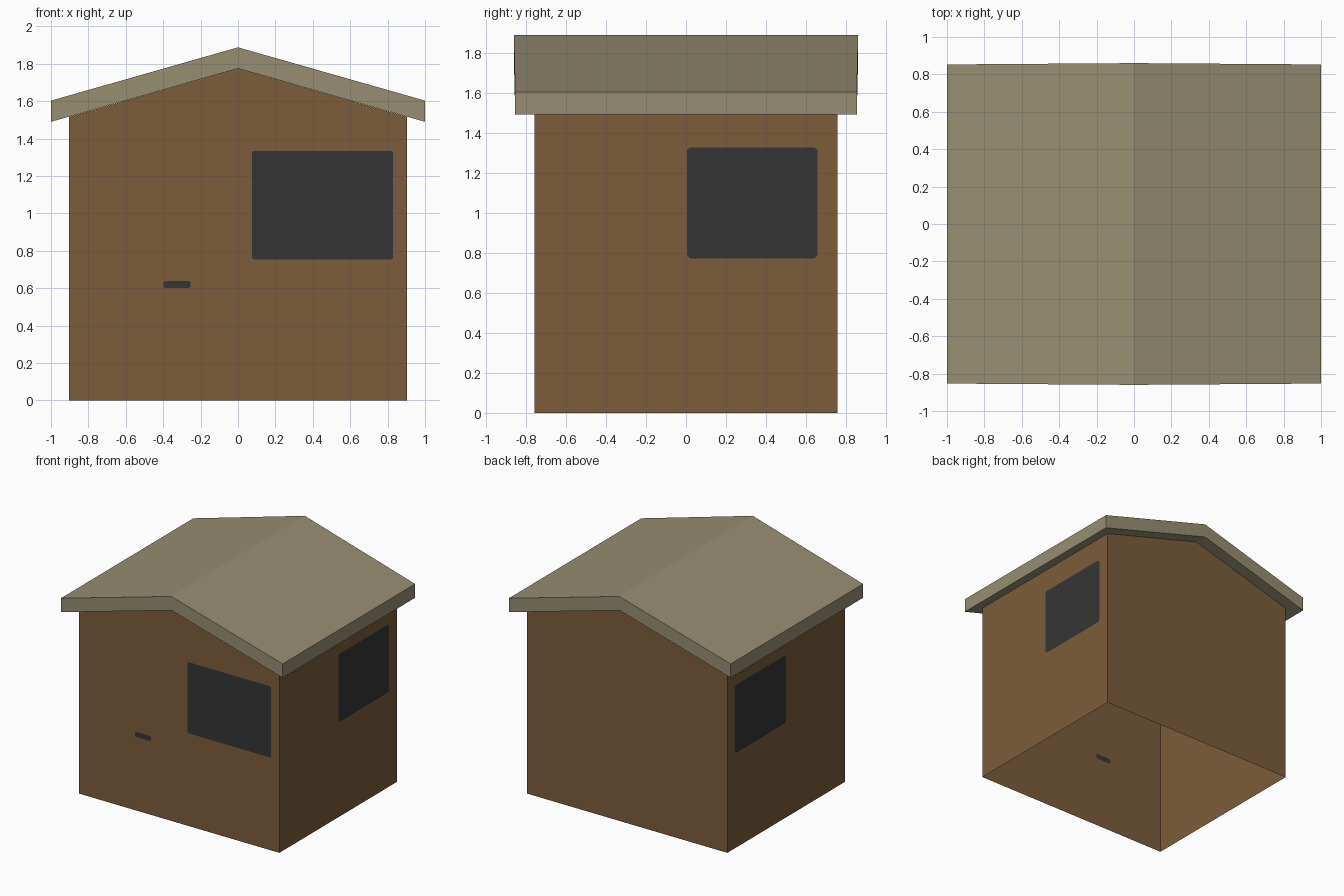
import bpy, bmesh
from mathutils import Vector

if "Cube" in bpy.data.objects:
    bpy.data.objects.remove(bpy.data.objects["Cube"])


def material(name, rgb):
    m = bpy.data.materials.new(name)
    m.diffuse_color = (*rgb, 1.0)
    m.use_nodes = True
    m.node_tree.nodes["Principled BSDF"].inputs["Base Color"].default_value = m.diffuse_color
    return m


BROWN = material("brown wood", (0.200, 0.109, 0.045))
TAN = material("tan roofing", (0.310, 0.270, 0.168))
DARK = material("dark glass", (0.036, 0.036, 0.036))

WX, WY = 0.903, 0.757            # wall half sizes
EAVE, APEX = 1.516, 1.775        # wall heights at the sides and the ridge


def chamfered(a0, a1, z0, z1, c):
    """Rectangle outline with small cut corners."""
    return [(a0 + c, z0), (a1 - c, z0), (a1, z0 + c), (a1, z1 - c),
            (a1 - c, z1), (a0 + c, z1), (a0, z1 - c), (a0, z0 + c)]


def add_wall(bm, outline, panels, place, outward):
    """Flat single-sheet wall with dark panels cut into it."""
    edges, faces = [], []
    for i, loop in enumerate([outline] + panels):
        vs = [bm.verts.new(place(a, z)) for a, z in loop]
        edges += [bm.edges.new((vs[k - 1], vs[k])) for k in range(len(vs))]
        if i:
            faces.append(vs)
    if panels:
        res = bmesh.ops.triangle_fill(bm, edges=edges, use_beauty=True,
                                      normal=Vector(outward))
        made = [g for g in res["geom"] if isinstance(g, bmesh.types.BMFace)]
    else:
        made = [bm.faces.new([e.verts[1] for e in edges])]
    for vs in faces:
        f = bm.faces.new(vs)
        f.material_index = 1
        made.append(f)
    for f in made:
        f.normal_update()
        if f.normal.dot(Vector(outward)) < 0:
            f.normal_flip()


def finish(bm, name, mats):
    me = bpy.data.meshes.new(name)
    bm.to_mesh(me)
    bm.free()
    for m in mats:
        me.materials.append(m)
    ob = bpy.data.objects.new(name, me)
    bpy.context.collection.objects.link(ob)
    return ob


# Walls: thin shell open at the bottom, with windows and a door handle
bm = bmesh.new()
gable = [(-WX, 0), (WX, 0), (WX, EAVE), (0, APEX), (-WX, EAVE)]
side = [(-WY, 0), (WY, 0), (WY, EAVE), (-WY, EAVE)]
front_window = chamfered(0.075, 0.828, 0.755, 1.335, 0.008)
handle = chamfered(-0.398, -0.253, 0.60, 0.64, 0.008)
side_window = chamfered(0.004, 0.658, 0.772, 1.326, 0.016)

add_wall(bm, gable, [front_window, handle], lambda a, z: (a, -WY, z), (0, -1, 0))
add_wall(bm, gable, [], lambda a, z: (a, WY, z), (0, 1, 0))
for s in (-1, 1):
    add_wall(bm, side, [side_window], lambda a, z: (s * WX, a, z), (s, 0, 0))
bmesh.ops.remove_doubles(bm, verts=bm.verts, dist=0.0005)
finish(bm, "walls", [BROWN, DARK])

# Roof: gabled slab, slightly longer at the ridge than at the eaves
bm = bmesh.new()
profile = [(-1, 1.49, 0.853), (0, 1.775, 0.86), (1, 1.49, 0.853),
           (1, 1.603, 0.853), (0, 1.888, 0.86), (-1, 1.603, 0.853)]
ends = [[bm.verts.new((x, s * y, z)) for x, z, y in profile] for s in (-1, 1)]
for e in ends:
    for q in ((0, 1, 4, 5), (1, 2, 3, 4)):
        bm.faces.new([e[i] for i in q])
for i in range(6):
    j = (i + 1) % 6
    bm.faces.new((ends[0][i], ends[0][j], ends[1][j], ends[1][i]))
bmesh.ops.recalc_face_normals(bm, faces=bm.faces)
finish(bm, "roof", [TAN])
